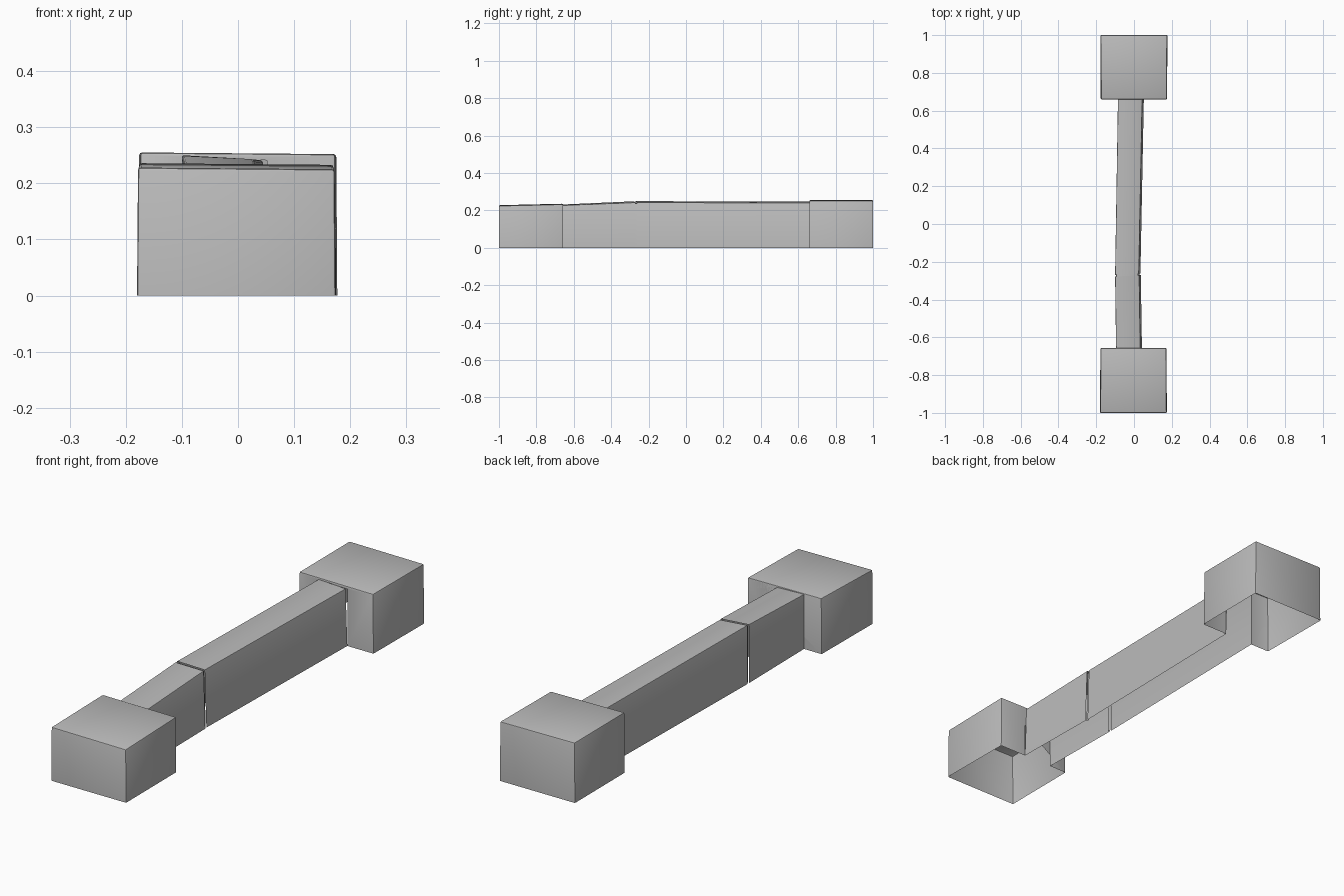
import bpy, bmesh, math

cube = bpy.data.objects.get("Cube")
if cube:
    bpy.data.objects.remove(cube, do_unlink=True)

grey = bpy.data.materials.new("plain grey")
grey.use_nodes = True
colour = (0.5, 0.5, 0.5, 1)
grey.diffuse_color = colour
grey.node_tree.nodes["Principled BSDF"].inputs["Base Color"].default_value = colour


def finish(bm, name, bevel_edges, width):
    """Soften the chosen edges and turn the shell into an object."""
    bmesh.ops.bevel(bm, geom=bevel_edges, offset=width, segments=2,
                    profile=0.5, affect='EDGES', clamp_overlap=True)
    bmesh.ops.recalc_face_normals(bm, faces=bm.faces)
    # open shells: make sure the roof faces upwards
    roof = max(bm.faces, key=lambda f: f.calc_area() * abs(f.normal.z))
    if roof.normal.z < 0:
        bmesh.ops.reverse_faces(bm, faces=bm.faces)
    mesh = bpy.data.meshes.new(name)
    bm.to_mesh(mesh)
    bm.free()
    mesh.materials.append(grey)
    obj = bpy.data.objects.new(name, mesh)
    bpy.context.collection.objects.link(obj)
    bpy.context.view_layer.objects.active = obj
    obj.select_set(True)
    bpy.ops.object.shade_smooth_by_angle(angle=math.radians(30))
    obj.select_set(False)


def end_block(name, left, right, outer, inner, heights, door):
    """Bottomless box whose inner wall has an opening for the beam."""
    bm = bmesh.new()
    zo_left, zo_right, zi_left, zi_right = heights
    plan = [(left, outer, zo_left), (right, outer, zo_right),
            (right - 0.002, inner, zi_right), (left + 0.002, inner, zi_left)]
    low = [bm.verts.new((x, y, 0)) for x, y, z in plan]
    top = [bm.verts.new((x * 0.99, y, z)) for x, y, z in plan]
    bm.faces.new(top)
    for a, b in ((0, 1), (1, 2), (3, 0)):
        bm.faces.new((low[a], low[b], top[b], top[a]))
    x0, x1, z0, z1 = door
    arch = [bm.verts.new((x, inner, z))
            for x, z in ((x1, 0), (x1, z1), (x0, z0), (x0, 0))]
    bm.faces.new([low[2]] + arch + [low[3], top[3], top[2]])
    corners = set(low + top)
    edges = [e for e in bm.edges if set(e.verts) <= corners]
    finish(bm, name, edges, 0.005)


def beam(name, stations):
    """Bottomless beam: left wall, roof and right wall through stations."""
    bm = bmesh.new()
    rows = []
    for y, skew, x0, x1, z0, z1 in stations:
        pts = ((x0, y, 0), (x0, y, z0),
               (x1 - 0.008, y + skew, z1), (x1, y + skew, 0))
        rows.append([bm.verts.new(p) for p in pts])
    for a, b in zip(rows, rows[1:]):
        for i in range(3):
            bm.faces.new((a[i], a[i + 1], b[i + 1], b[i]))
    ridge = [e for e in bm.edges
             if any({a[i], b[i]} == set(e.verts)
                    for a, b in zip(rows, rows[1:]) for i in (1, 2))]
    finish(bm, name, ridge, 0.004)


# Blocks at both ends
end_block("front_block", -0.18, 0.174, -1.0, -0.657,
          (0.228, 0.225, 0.236, 0.233), (-0.095, 0.042, 0.232, 0.228))
end_block("back_block", -0.178, 0.177, 1.0, 0.66,
          (0.255, 0.252, 0.255, 0.252), (-0.085, 0.052, 0.247, 0.241))

# Connecting beam, in two lengths
beam("front_beam", [(-0.657, 0, -0.095, 0.042, 0.232, 0.228),
                    (-0.279, 0.008, -0.1, 0.036, 0.249, 0.243)])
beam("back_beam", [(-0.269, 0.008, -0.1, 0.034, 0.250, 0.243),
                   (0.66, 0, -0.085, 0.052, 0.247, 0.241)])

# Recessed strip in the joint between the two lengths
beam("beam_joint", [(-0.282, 0.008, -0.094, 0.029, 0.243, 0.237),
                    (-0.266, 0.008, -0.094, 0.029, 0.243, 0.237)])
